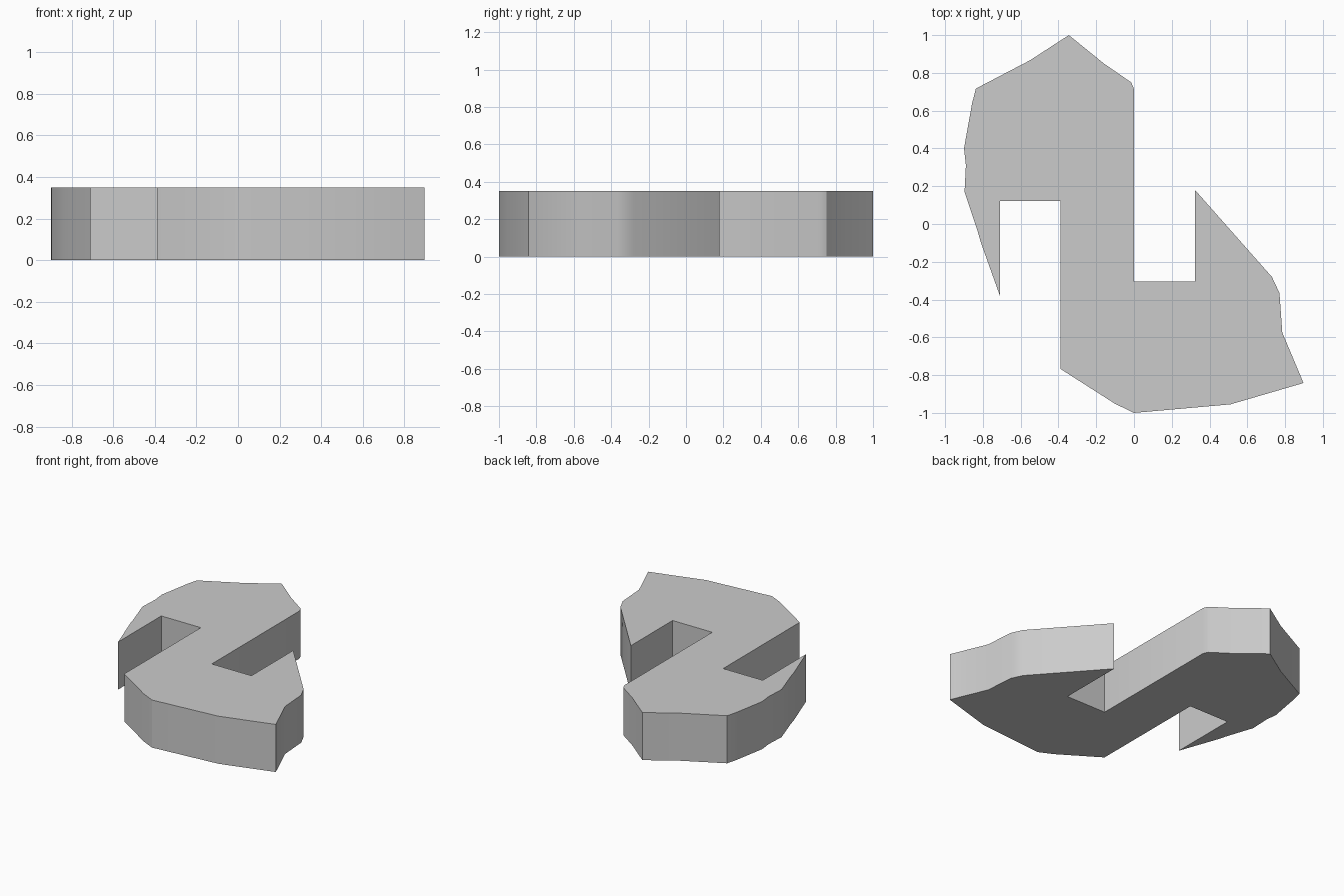
import bpy
import bmesh
from math import radians

cube = bpy.data.objects.get("Cube")
if cube:
    bpy.data.objects.remove(cube, do_unlink=True)

HEIGHT = 0.35

# Single plain grey
grey = bpy.data.materials.new("light grey")
grey.use_nodes = True
colour = (0.6, 0.6, 0.6, 1)
grey.diffuse_color = colour
grey.node_tree.nodes["Principled BSDF"].inputs["Base Color"].default_value = colour

# Hooked outline, clockwise from the back tip
back_lobe = [(-0.345, 1), (-0.16, 0.85), (-0.015, 0.75), (0, 0.715)]
front_notch = [(0, -0.305), (0.323, -0.305), (0.323, 0.18)]
front_lobe = [(0.73, -0.28), (0.77, -0.365), (0.785, -0.575), (0.88, -0.8),
              (0.897, -0.842), (0.51, -0.955), (0, -1), (-0.1, -0.952), (-0.388, -0.768)]
back_notch = [(-0.388, 0.122), (-0.71, 0.122), (-0.71, -0.38)]
back_edge = [(-0.81, -0.1), (-0.83, -0.03), (-0.897, 0.17), (-0.89, 0.31),
             (-0.9, 0.4), (-0.857, 0.64), (-0.837, 0.717), (-0.55, 0.867)]
outline = back_lobe + front_notch + front_lobe + back_notch + back_edge

# Slab extruded from the outline
bm = bmesh.new()
base = bm.faces.new([bm.verts.new((x, y, 0)) for x, y in outline])
result = bmesh.ops.extrude_face_region(bm, geom=[base], use_keep_orig=True)
top_verts = [v for v in result["geom"] if isinstance(v, bmesh.types.BMVert)]
bmesh.ops.translate(bm, verts=top_verts, vec=(0, 0, HEIGHT))
bmesh.ops.recalc_face_normals(bm, faces=bm.faces)
mesh = bpy.data.meshes.new("hooked_slab")
bm.to_mesh(mesh)
bm.free()
mesh.materials.append(grey)
slab = bpy.data.objects.new("hooked_slab", mesh)
bpy.context.collection.objects.link(slab)

# Smooth the gentle bends, keep the corners crisp
bpy.ops.object.select_all(action="DESELECT")
slab.select_set(True)
bpy.context.view_layer.objects.active = slab
bpy.ops.object.shade_smooth_by_angle(angle=radians(30))
